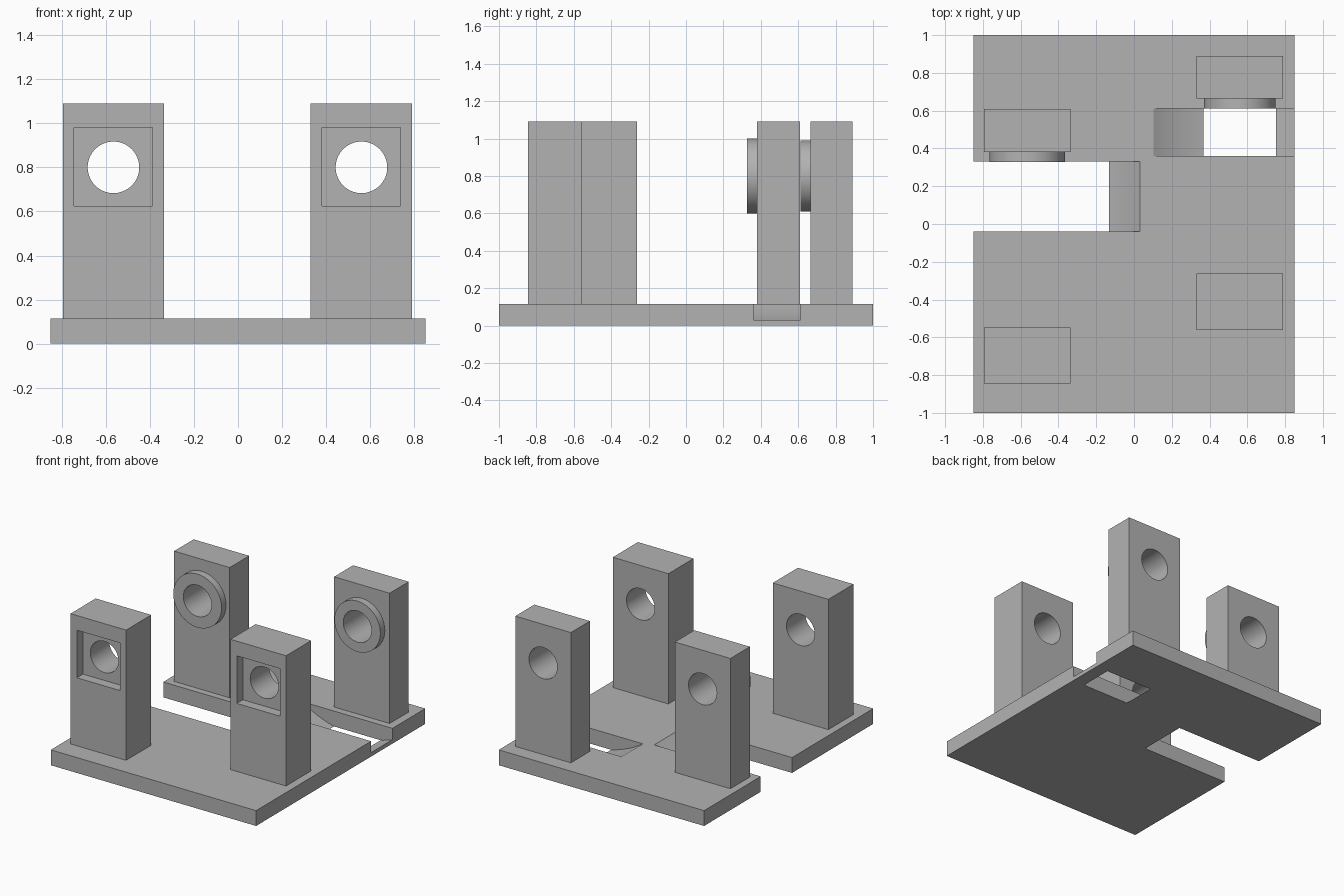
import bpy
import math

cube = bpy.data.objects.get("Cube")
if cube:
    bpy.data.objects.remove(cube, do_unlink=True)

PLATE_TOP = 0.115
POST_TOP = 1.09
AXLE_Z = 0.8
BORE = 0.117

grey = bpy.data.materials.new("plain_grey")
grey.use_nodes = True
COLOUR = (0.45, 0.45, 0.45, 1)
grey.diffuse_color = COLOUR
grey.node_tree.nodes["Principled BSDF"].inputs["Base Color"].default_value = COLOUR


def box(name, x, y, z):
    """Box from (low, high) pairs."""
    spans = (x, y, z)
    bpy.ops.mesh.primitive_cube_add(size=1, location=[sum(s) / 2 for s in spans])
    ob = bpy.context.object
    ob.name = name
    ob.scale = [s[1] - s[0] for s in spans]
    bpy.ops.object.transform_apply(location=False, rotation=False, scale=True)
    ob.data.materials.append(grey)
    return ob


def disc(name, x, y, radius, sides=64):
    """Cylinder along y at axle height."""
    bpy.ops.mesh.primitive_cylinder_add(
        vertices=sides, radius=radius, depth=y[1] - y[0],
        location=(x, sum(y) / 2, AXLE_Z), rotation=(math.pi / 2, 0, 0))
    ob = bpy.context.object
    ob.name = name
    ob.data.materials.append(grey)
    return ob


def cut(target, cutter):
    """Subtract the cutter, then discard it."""
    mod = target.modifiers.new("cut", "BOOLEAN")
    mod.operation = "DIFFERENCE"
    mod.solver = "EXACT"
    mod.object = cutter
    bpy.ops.object.select_all(action="DESELECT")
    bpy.context.view_layer.objects.active = target
    target.select_set(True)
    bpy.ops.object.modifier_apply(modifier=mod.name)
    bpy.data.objects.remove(cutter, do_unlink=True)


def smooth(ob):
    bpy.ops.object.select_all(action="DESELECT")
    bpy.context.view_layer.objects.active = ob
    ob.select_set(True)
    bpy.ops.object.shade_smooth_by_angle(angle=math.radians(30))


base = box("base_plate", (-0.85, 0.85), (-1, 1), (0, PLATE_TOP))

# side, axle x, front post y, back post y, boss radius, boss front y, wheel slot y, wheel radius
stations = [
    ("right", -0.565, (-0.845, -0.548), (0.38, 0.61), 0.2, 0.327, (-0.04, 0.33), 0.909),
    ("left", 0.56, (-0.56, -0.263), (0.665, 0.89), 0.19, 0.612, (0.36, 0.612), 0.823),
]

for side, x, front, back, boss_r, boss_y, slot, wheel_r in stations:
    # Curved wheel clearance in the plate
    cut(base, disc("wheel_cutter", x, slot, wheel_r, 192))

    # Front post with a square pocket and bore
    width = (x - 0.23, x + 0.23)
    height = (PLATE_TOP, POST_TOP)
    post = box("front_post_" + side, width, front, height)
    cut(post, box("pocket_cutter", (x - 0.178, x + 0.178),
                  (front[0] - 0.1, front[0] + 0.072), (0.624, 0.98)))
    cut(post, disc("bore_cutter", x, (front[0] - 0.2, front[1] + 0.2), BORE))
    smooth(post)

    # Back post and its round boss, bored through
    post = box("back_post_" + side, width, back, height)
    boss = disc("boss_" + side, x, (boss_y, back[0]), boss_r)
    for part in (post, boss):
        cut(part, disc("bore_cutter", x, (boss_y - 0.2, back[1] + 0.2), BORE))
        smooth(part)

smooth(base)
